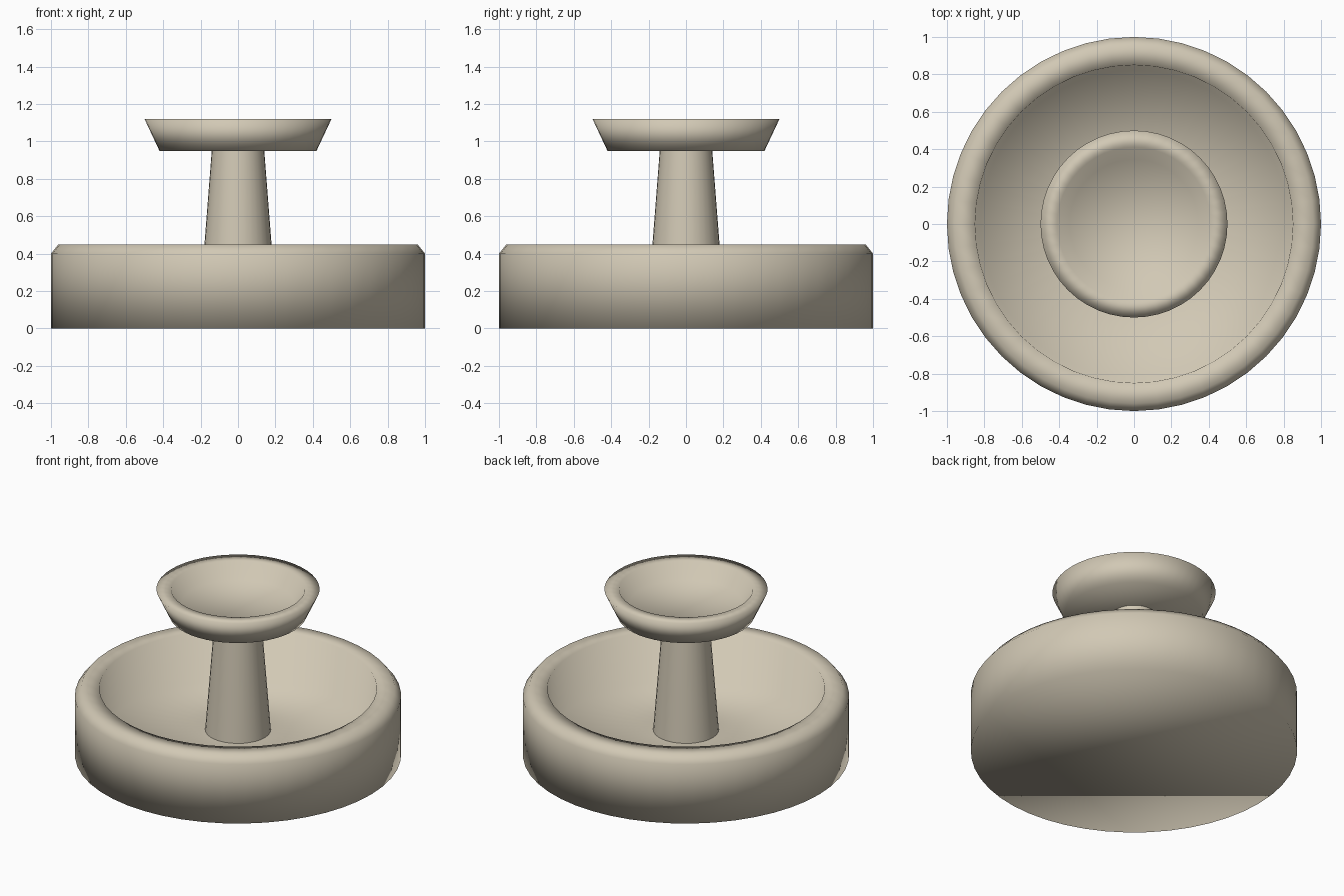
import bpy, bmesh
from math import cos, sin, tau

cube = bpy.data.objects.get("Cube")
if cube:
    bpy.data.objects.remove(cube, do_unlink=True)

stone = bpy.data.materials.new("pale_stone")
stone.use_nodes = True
colour = (0.64, 0.58, 0.46, 1)
stone.diffuse_color = colour
stone.node_tree.nodes["Principled BSDF"].inputs["Base Color"].default_value = colour


def turned(name, profile, sides, capped=True):
    """Revolve (radius, height) points around z, optionally capping both ends."""
    bm = bmesh.new()
    rings = [[bm.verts.new((r * cos(tau * i / sides), r * sin(tau * i / sides), z))
              for i in range(sides)] for r, z in profile]
    for low, high in zip(rings, rings[1:]):
        for i in range(sides):
            j = (i + 1) % sides
            bm.faces.new((low[i], low[j], high[j], high[i]))
    if capped:
        bm.faces.new(rings[0][::-1])
        bm.faces.new(rings[-1])
    for face in bm.faces:
        face.smooth = True
    mesh = bpy.data.meshes.new(name)
    bm.to_mesh(mesh)
    bm.free()
    mesh.materials.append(stone)
    obj = bpy.data.objects.new(name, mesh)
    bpy.context.collection.objects.link(obj)


# Wide basin: outer wall, bevelled rim, steep inner wall, floor rising to the column
turned("basin", [(1, 0), (1, 0.4), (0.96, 0.45), (0.85, 0.45), (0.82, 0.12),
                 (0.19, 0.17)], 48)

# Tapered column, its open ends hidden by the basin floor and the upper bowl
turned("column", [(0.202, 0.16), (0.14, 0.955)], 32, capped=False)

# Flared upper bowl with a sunken floor
turned("upper_bowl", [(0.42, 0.95), (0.5, 1.12), (0.41, 1.12), (0.345, 1.02)], 48)
